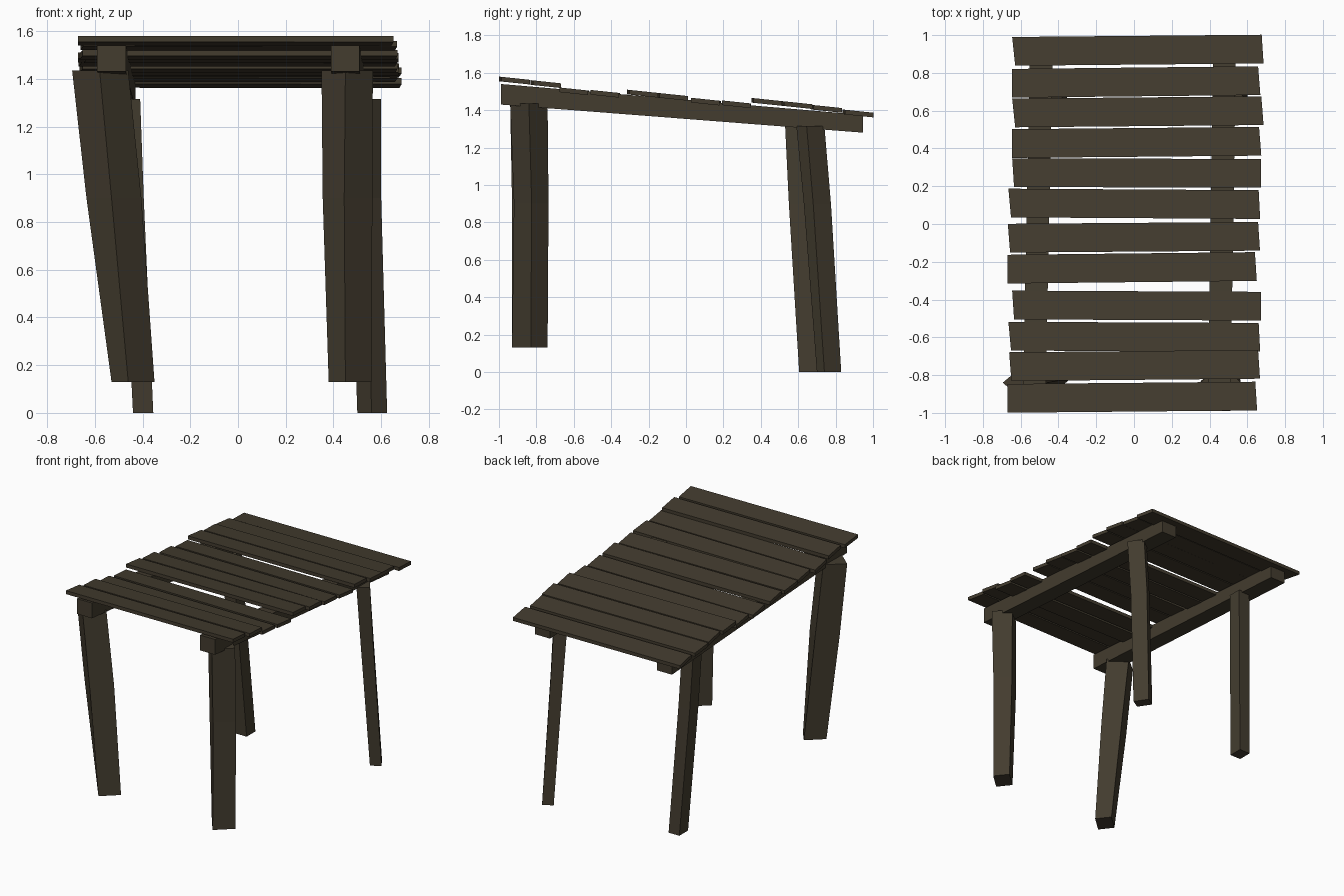
import bpy

# Single weathered wood colour
wood = bpy.data.materials.new("dark_weathered_wood")
wood.diffuse_color = (0.056, 0.045, 0.028, 1)


def loft(name, rings):
    """Flat-faced solid through a list of four-cornered rings."""
    verts = [v for ring in rings for v in ring]
    faces = [(3, 2, 1, 0)]
    for r in range(len(rings) - 1):
        for i in range(4):
            j = (i + 1) % 4
            a, b = r * 4, r * 4 + 4
            faces.append((a + i, a + j, b + j, b + i))
    n = len(verts)
    faces.append((n - 4, n - 3, n - 2, n - 1))
    mesh = bpy.data.meshes.new(name)
    mesh.from_pydata(verts, [], faces)
    mesh.materials.append(wood)
    obj = bpy.data.objects.new(name, mesh)
    bpy.context.collection.objects.link(obj)
    return obj


def leg(name, levels):
    """Each level: z, front corner, edge to the right, edge to the back."""
    rings = []
    for z, (x, y), (px, py), (qx, qy) in levels:
        rings.append([(x, y, z), (x + px, y + py, z),
                      (x + px + qx, y + py + qy, z), (x + qx, y + qy, z)])
    loft(name, rings)


def rail(name, front_x, back_x, width=0.12):
    """Sloping bearer running front to back."""
    rings = []
    for y, x, z0, z1 in ((0.945, back_x, 1.28, 1.375), (-0.99, front_x, 1.43, 1.54)):
        rings.append([(x, y, z0), (x + width, y, z0), (x + width, y, z1), (x, y, z1)])
    loft(name, rings)


def plank(name, y, x0, x1, rise, skew0, skew1, z, depth=0.152, slope=-0.105, thick=0.025):
    """Sloping board; rise lifts the right end in y, skews slant the two ends."""
    def corner(x, yy):
        return (x, yy, z + slope * (yy - y))
    h = depth / 2
    top = [corner(x0 + skew0, y - rise / 2 - h), corner(x1 + skew1, y + rise / 2 - h),
           corner(x1 - skew1, y + rise / 2 + h), corner(x0 - skew0, y - rise / 2 + h)]
    loft(name, [[(a, b, c - thick) for a, b, c in top], top])


# Legs, bent slightly at mid height
leg("front_left_leg", [
    (0.13, (-0.46, -0.93), (0.11, 0.10), (-0.07, 0.09)),
    (0.90, (-0.53, -0.93), (0.125, 0.10), (-0.105, 0.09)),
    (1.435, (-0.58, -0.94), (0.12, 0.10), (-0.115, 0.10))])
leg("front_right_leg", [
    (0.13, (0.45, -0.93), (0.11, 0.10), (-0.07, 0.09)),
    (0.90, (0.445, -0.92), (0.118, 0.095), (-0.09, 0.09)),
    (1.435, (0.45, -0.94), (0.115, 0.10), (-0.10, 0.10))])
leg("back_left_leg", [
    (0.0, (-0.44, 0.605), (0.085, 0.0), (0.0, 0.10)),
    (0.90, (-0.485, 0.55), (0.09, 0.0), (0.0, 0.10)),
    (1.315, (-0.50, 0.53), (0.09, 0.0), (0.0, 0.10))])
leg("back_right_leg", [
    (0.0, (0.56, 0.70), (0.065, 0.04), (-0.06, 0.09)),
    (0.90, (0.535, 0.63), (0.065, 0.05), (-0.065, 0.095)),
    (1.315, (0.53, 0.59), (0.07, 0.055), (-0.07, 0.095))])

# Bearers under the top
rail("left_rail", -0.59, -0.55)
rail("right_rail", 0.39, 0.42)

# Table top boards, back to front
boards = [
    (0.920, -0.637, 0.681, 0.012, 0.008, 0.005, 1.395),
    (0.752, -0.645, 0.663, 0.014, 0.000, 0.006, 1.420),
    (0.594, -0.637, 0.680, 0.012, 0.008, 0.006, 1.440),
    (0.432, -0.645, 0.668, 0.012, 0.000, 0.006, 1.457),
    (0.270, -0.640, 0.673, -0.004, 0.005, 0.000, 1.444),
    (0.107, -0.658, 0.664, -0.008, 0.007, 0.004, 1.458),
    (-0.070, -0.662, 0.662, 0.010, 0.006, 0.005, 1.484),
    (-0.232, -0.671, 0.645, 0.014, 0.000, 0.005, 1.501),
    (-0.432, -0.640, 0.673, -0.006, 0.005, 0.000, 1.500),
    (-0.597, -0.658, 0.664, -0.006, 0.007, 0.004, 1.513),
    (-0.749, -0.655, 0.662, 0.012, 0.006, 0.005, 1.552),
    (-0.917, -0.671, 0.647, 0.012, 0.000, 0.005, 1.571),
]
for i, b in enumerate(boards):
    plank("top_board_%02d" % (i + 1), *b)
